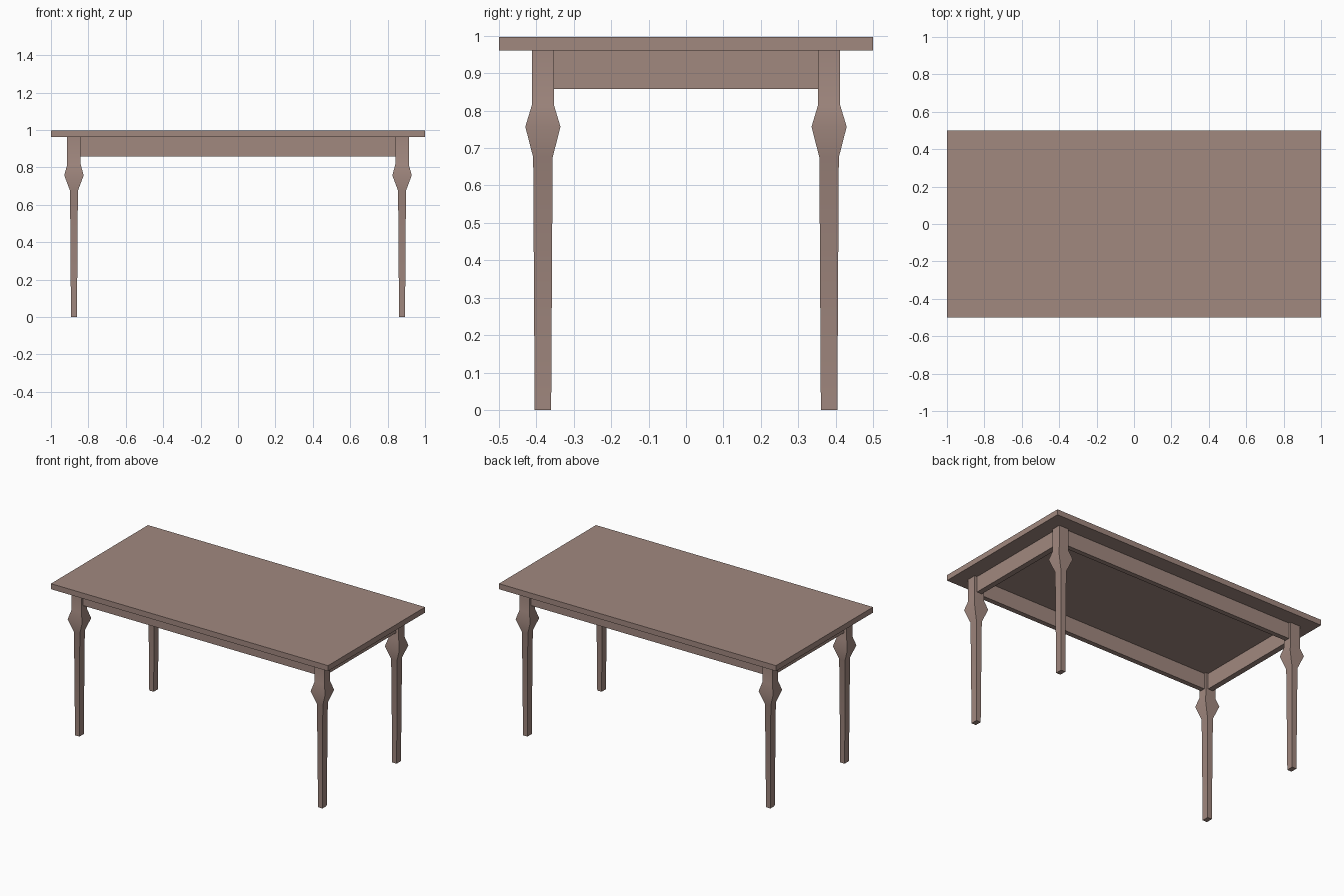
import bpy, bmesh
from math import radians

if "Cube" in bpy.data.objects:
    bpy.data.objects.remove(bpy.data.objects["Cube"])

wood = bpy.data.materials.new("brown wood")
wood.diffuse_color = (0.356, 0.246, 0.212, 1)
wood.use_nodes = True
wood.node_tree.nodes["Principled BSDF"].inputs["Base Color"].default_value = wood.diffuse_color

LEG_X, LEG_Y = 0.877, 0.3825
UNDER = 0.961  # underside of the table top


def add_object(name, bm):
    bmesh.ops.recalc_face_normals(bm, faces=bm.faces)
    mesh = bpy.data.meshes.new(name)
    bm.to_mesh(mesh)
    bm.free()
    mesh.materials.append(wood)
    obj = bpy.data.objects.new(name, mesh)
    bpy.context.collection.objects.link(obj)
    return obj


def loft(name, cx, cy, sections):
    """Stack rectangular sections (z, half x, half y) into a closed solid."""
    bm = bmesh.new()
    rings = [[bm.verts.new((cx + sx * hx, cy + sy * hy, z))
              for sx, sy in ((-1, -1), (1, -1), (1, 1), (-1, 1))]
             for z, hx, hy in sections]
    for a, b in zip(rings, rings[1:]):
        for i in range(4):
            j = (i + 1) % 4
            bm.faces.new((a[i], a[j], b[j], b[i]))
    bm.faces.new(rings[0][::-1])
    bm.faces.new(rings[-1])
    return add_object(name, bm)


# Table top
loft("table_top", 0, 0, [(UNDER, 1.0, 0.5), (0.997, 1.0, 0.5)])

# Tapered legs with a flared collar
leg_profile = [(0, 0.016, 0.022), (0.675, 0.021, 0.026), (0.757, 0.052, 0.047),
               (0.815, 0.036, 0.0295), (UNDER, 0.036, 0.0295)]
for sx, side in ((-1, "left"), (1, "right")):
    for sy, end in ((-1, "front"), (1, "back")):
        leg = loft(f"{end}_{side}_leg", sx * LEG_X, sy * LEG_Y, leg_profile)
        bpy.ops.object.select_all(action='DESELECT')
        leg.select_set(True)
        bpy.context.view_layer.objects.active = leg
        bpy.ops.object.shade_smooth_by_angle(angle=radians(40))

# Apron rails between the legs
for s, end, side in ((-1, "front", "left"), (1, "back", "right")):
    loft(f"{end}_apron", 0, s * LEG_Y, [(0.858, 0.86, 0.016), (UNDER, 0.86, 0.016)])
    loft(f"{side}_apron", s * LEG_X, 0, [(0.858, 0.018, 0.37), (UNDER, 0.018, 0.37)])
